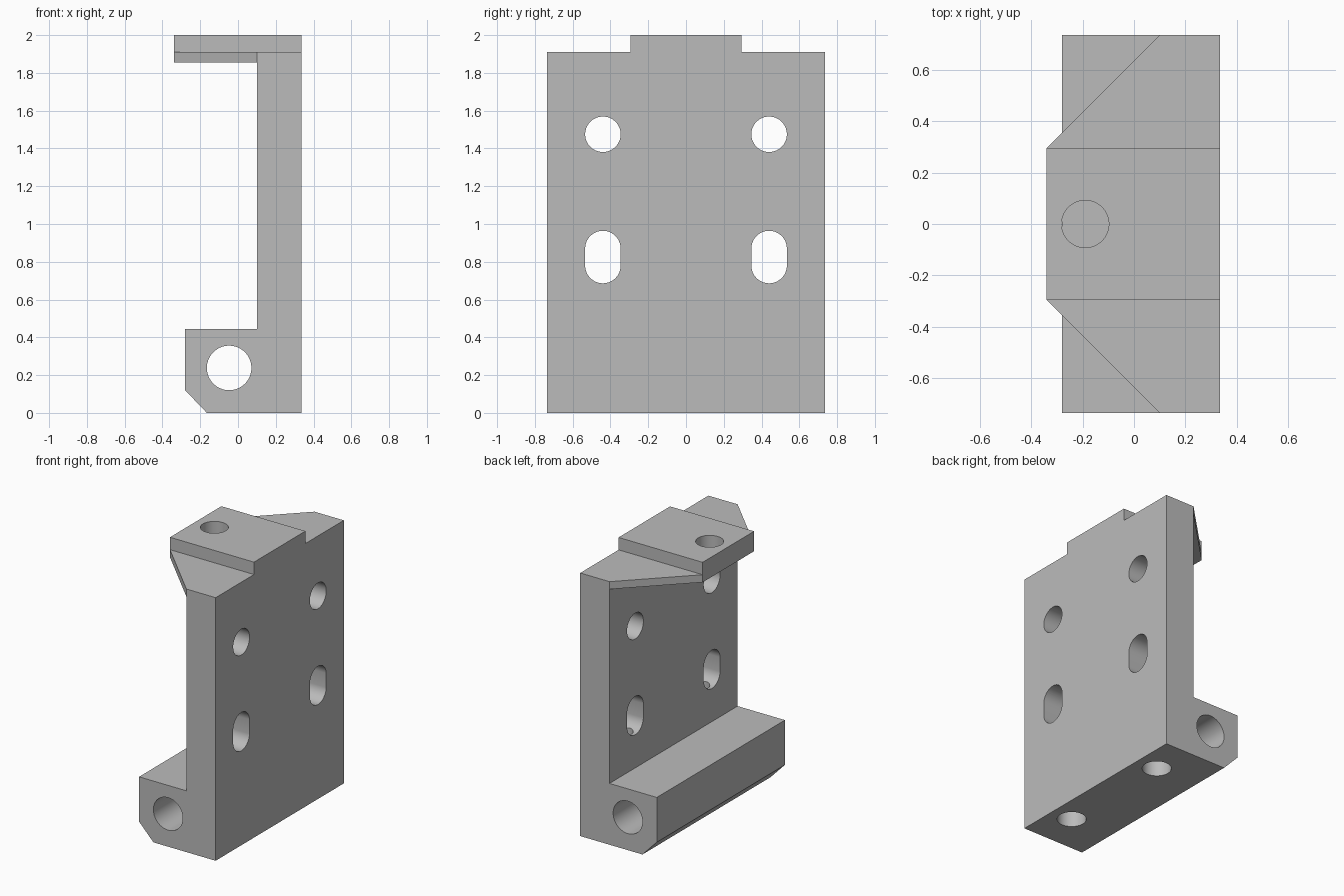
import bpy, bmesh, math
from mathutils import Matrix, Vector

default = bpy.data.objects.get("Cube")
if default:
    bpy.data.objects.remove(default, do_unlink=True)

grey = bpy.data.materials.new("machined_grey")
grey.use_nodes = True
grey.diffuse_color = (0.5, 0.5, 0.5, 1)
grey.node_tree.nodes["Principled BSDF"].inputs["Base Color"].default_value = (0.5, 0.5, 0.5, 1)


def prism(name, points, sweep):
    """Solid made by sweeping a flat outline along a vector."""
    bm = bmesh.new()
    face = bm.faces.new([bm.verts.new(p) for p in points])
    top = bmesh.ops.extrude_face_region(bm, geom=[face])["geom"]
    bmesh.ops.translate(bm, vec=Vector(sweep),
                        verts=[v for v in top if isinstance(v, bmesh.types.BMVert)])
    bmesh.ops.recalc_face_normals(bm, faces=bm.faces)
    mesh = bpy.data.meshes.new(name)
    bm.to_mesh(mesh)
    bm.free()
    mesh.materials.append(grey)
    obj = bpy.data.objects.new(name, mesh)
    bpy.context.collection.objects.link(obj)
    return obj


def ring(center, radius, axis, stretch=0, sides=48):
    """Circle across an axis, or an upright slot when stretched along z."""
    turn = {"X": Matrix.Rotation(math.pi / 2, 3, "Y"),
            "Y": Matrix.Rotation(math.pi / 2, 3, "X"),
            "Z": Matrix.Identity(3)}[axis]
    points = []
    for i in range(sides):
        a = 2 * math.pi * (i + 0.5) / sides
        p = turn @ Vector((radius * math.cos(a), radius * math.sin(a), 0))
        if stretch:
            p.z += math.copysign(stretch, p.z)
        points.append(p + Vector(center))
    return points


def combine(target, other, operation):
    """Apply a boolean and drop the helper."""
    mod = target.modifiers.new("bool", "BOOLEAN")
    mod.operation, mod.object, mod.solver = operation, other, "EXACT"
    bpy.context.view_layer.objects.active = target
    bpy.ops.object.modifier_apply(modifier=mod.name)
    bpy.data.objects.remove(other, do_unlink=True)


W = 0.735          # half width of the bracket
T = 0.295          # half width of the top plate
BACK, INNER, TIP = 0.335, 0.10, -0.34

# L-shaped upright with a chamfered foot
side = [(BACK, 0), (BACK, 1.91), (INNER, 1.91), (INNER, 0.445),
        (-0.28, 0.445), (-0.28, 0.12), (-0.165, 0)]
bracket = prism("mounting_bracket", [(x, -W, z) for x, z in side], (0, 2 * W, 0))

# Tapered ledge, and the plate above it
ledge = [(INNER, -W), (INNER, W), (TIP, T), (TIP, -T)]
combine(bracket, prism("ledge", [(x, y, 1.855) for x, y in ledge], (0, 0, 0.055)), "UNION")
plate = [(BACK, -T), (BACK, T), (TIP, T), (TIP, -T)]
combine(bracket, prism("plate", [(x, y, 1.91) for x, y in plate], (0, 0, 0.09)), "UNION")

# Bore along the foot, and hole through the top plate
cutters = [prism("foot_bore", ring((-0.047, -1, 0.238), 0.118, "Y"), (0, 2, 0)),
           prism("plate_hole", ring((-0.19, 0, 1.7), 0.092, "Z"), (0, 0, 0.5))]

# Round holes, slots and stepped bottom holes on both sides
for y in (-0.44, 0.44):
    cutters += [
        prism("round_hole", ring((-0.1, y, 1.475), 0.094, "X"), (0.7, 0, 0)),
        prism("slot", ring((-0.1, y, 0.825), 0.094, "X", stretch=0.045), (0.7, 0, 0)),
        prism("bottom_hole", ring((0.172, y, -0.1), 0.097, "Z"), (0, 0, 0.5)),
        prism("pilot_hole", ring((0.172, y, 0.3), 0.045, "Z"), (0, 0, 0.5)),
    ]
for cutter in cutters:
    combine(bracket, cutter, "DIFFERENCE")

# Smooth bores with sharp edges
bpy.ops.object.select_all(action="DESELECT")
bracket.select_set(True)
bpy.context.view_layer.objects.active = bracket
bpy.ops.object.shade_smooth_by_angle(angle=math.radians(30))
